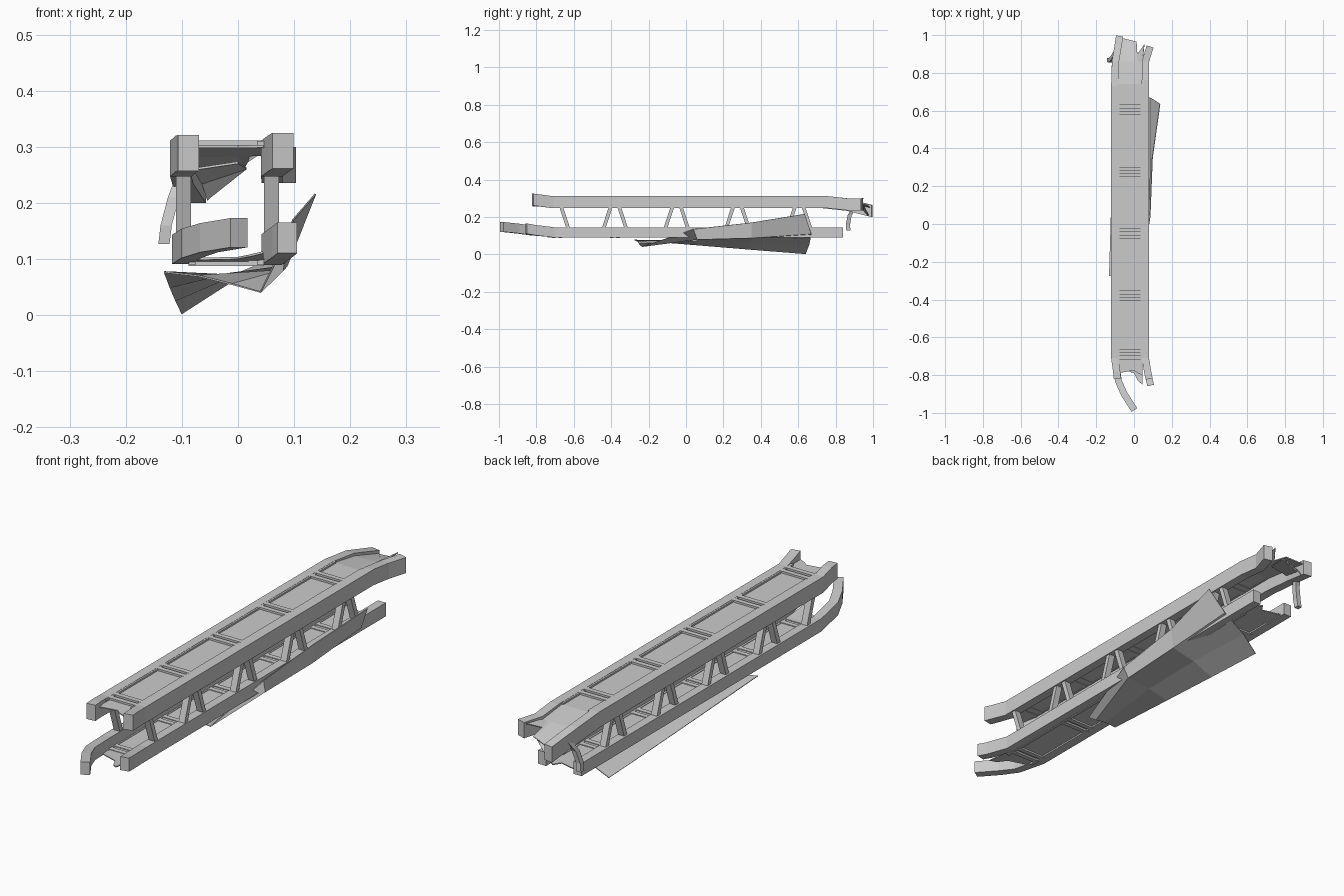
import bpy
from mathutils import Vector

if "Cube" in bpy.data.objects:
    bpy.data.objects.remove(bpy.data.objects["Cube"])


def mesh(name, verts, faces, thick=0):
    me = bpy.data.meshes.new(name)
    me.from_pydata([tuple(v) for v in verts], [], faces)
    ob = bpy.data.objects.new(name, me)
    bpy.context.collection.objects.link(ob)
    if thick:
        mod = ob.modifiers.new("thickness", "SOLIDIFY")
        mod.thickness = thick
        mod.offset = 0
    return ob


def beam(name, path, w, h):
    """Sweep an upright w x h rectangle along a path of centre points."""
    p = [Vector(q) for q in path]
    verts, faces = [], []
    for i, c in enumerate(p):
        d = p[min(i + 1, len(p) - 1)] - p[max(i - 1, 0)]
        side = Vector((d.y, -d.x, 0)).normalized() * w / 2
        up = Vector((0, 0, h / 2))
        verts += [c - side - up, c + side - up, c + side + up, c - side + up]
    for i in range(len(p) - 1):
        for k in range(4):
            a, b = i * 4 + k, i * 4 + (k + 1) % 4
            faces.append((a, b, b + 4, a + 4))
    n = len(verts)
    faces += [(3, 2, 1, 0), (n - 4, n - 3, n - 2, n - 1)]
    return mesh(name, verts, faces)


def strut(name, path, wx, wy):
    """Sweep a horizontal rectangle along a mostly vertical path."""
    verts, faces = [], []
    for x, y, z in path:
        verts += [(x + sx * wx / 2, y + sy * wy / 2, z)
                  for sx, sy in ((-1, -1), (1, -1), (1, 1), (-1, 1))]
    for i in range(len(path) - 1):
        for k in range(4):
            a, b = i * 4 + k, i * 4 + (k + 1) % 4
            faces.append((a, a + 4, b + 4, b))
    n = len(verts)
    faces += [(0, 1, 2, 3), (n - 1, n - 2, n - 3, n - 4)]
    return mesh(name, verts, faces)


def sheet(name, rows, thick=0.004):
    """Loft a thin plate through rows holding equal numbers of points."""
    m = len(rows[0])
    faces = [(r * m + c, r * m + c + 1, (r + 1) * m + c + 1, (r + 1) * m + c)
             for r in range(len(rows) - 1) for c in range(m - 1)]
    return mesh(name, [v for r in rows for v in r], faces, thick)


# Four long rails with bent, broken ends
beam("upper_left_rail", [(-.088, -.82, .289), (-.092, -.78, .288), (-.102, -.71, .279),
     (-.102, .73, .279), (-.098, .86, .265), (-.076, .995, .232)], .038, .064)
beam("upper_right_rail", [(.08, -.82, .293), (.072, -.78, .288), (.06, -.71, .279),
     (.06, .76, .279), (.061, .86, .268), (.085, .94, .268)], .038, .064)
beam("lower_left_rail", [(.002, -.985, .147), (-.052, -.9, .138), (-.083, -.83, .128),
     (-.1, -.7, .117), (-.1, .84, .117)], .036, .052)
beam("lower_right_rail", [(.088, -.855, .138), (.078, -.81, .13), (.06, -.7, .117),
     (.06, .84, .117)], .036, .055)

# Upper deck, drooping and torn at the back
cols = (-.085, 0, .02, .045)
sheet("upper_deck", [
    [(x, y, .301) for x, y in zip(cols, (-.79, -.775, -.79, -.8))],
    [(x, .74, .301) for x in cols],
    [(x, .86, z) for x, z in zip(cols, (.283, .285, .285, .286))],
    [(-.065, .985, .25), (.012, .965, .265), (.018, .9, .275), (.055, .95, .30)]])
sheet("upper_torn_flap", [[(-.08, .86, .26), (.0, .86, .272)],
                          [(-.065, .95, .235), (.015, .95, .262)],
                          [(-.055, .975, .205), (-.05, .975, .21)]])

# Lower deck, torn at the front
sheet("lower_deck", [
    [(x, y, z) for x, y, z in zip(cols, (-.76, -.79, -.83, -.85), (.1, .102, .106, .112))],
    [(x, -.7, .097) for x in cols],
    [(x, y, .097) for x, y in zip(cols, (.82, .8, .83, .81))]])

# Raised lips beside the rails, and paired cross bars at each joint
joints = (-.69, -.38, -.05, .275, .605)
for z, level in ((.304, "upper"), (.095, "lower")):
    for x, side in ((-.082, "left"), (.04, "right")):
        beam(f"{level}_{side}_lip", [(x, -.74, z), (x, .74, z)], .012, .012)
    for i, y in enumerate(joints):
        for k in (-.017, .017):
            beam(f"{level}_cross_bar_{i}", [(-.088, y + k, z), (.046, y + k, z)], .02, .014)

# Splayed struts between upper and lower rails
for x, side in ((-.097, "left"), (.06, "right")):
    for i, y in enumerate(joints):
        for s in (-1, 1):
            if i == 0 and s < 0:
                continue  # broken off at the front
            strut(f"{side}_strut_{i}", [(x, y + s * .065, .125), (x, y + s * .02, .262)], .027, .02)
strut("dangling_strut", [(-.132, .868, .127), (-.128, .866, .16), (-.115, .875, .21),
                         (-.1, .9, .25)], .02, .022)

# Bent skin panel peeling off the underside
sheet("loose_skin_panel", [
    [(-.132, -.275, .077), (-.07, -.26, .07), (-.01, -.25, .055), (.04, -.235, .041)],
    [(-.122, .06, .05), (-.03, .06, .072), (.08, .06, .08), (.086, .04, .135)],
    [(-.112, .35, .026), (-.02, .35, .066), (.087, .35, .088), (.098, .35, .17)],
    [(-.101, .64, .003), (-.02, .66, .055), (.085, .67, .11), (.138, .635, .216)]], .003)
